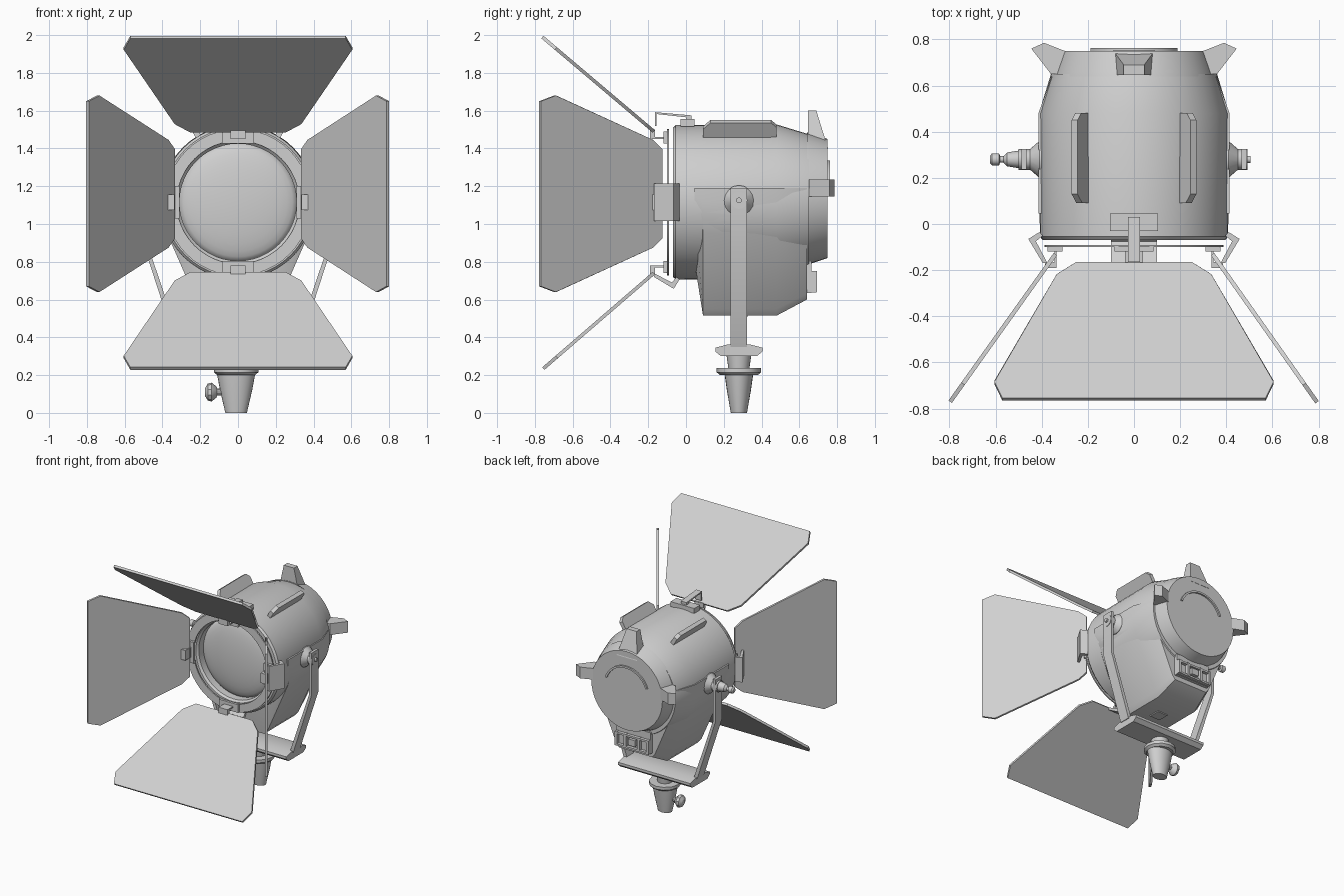
import bpy, bmesh, math
from mathutils import Vector, Matrix

cube = bpy.data.objects.get("Cube")
if cube:
    bpy.data.objects.remove(cube, do_unlink=True)

grey = bpy.data.materials.new("light_grey")
grey.use_nodes = True
grey.diffuse_color = (0.63, 0.63, 0.63, 1)
grey.node_tree.nodes["Principled BSDF"].inputs["Base Color"].default_value = grey.diffuse_color

X, Y, Z = Vector((1, 0, 0)), Vector((0, 1, 0)), Vector((0, 0, 1))
AXIS = Vector((0, 0, 1.115))      # lamp centre line
PIVOT_Y = 0.28                    # yoke plane


def finish(name, bm):
    bmesh.ops.remove_doubles(bm, verts=bm.verts, dist=0.0002)
    bmesh.ops.recalc_face_normals(bm, faces=bm.faces)
    me = bpy.data.meshes.new(name)
    bm.to_mesh(me)
    bm.free()
    me.materials.append(grey)
    me.shade_smooth()
    me.set_sharp_from_angle(angle=math.radians(32))
    ob = bpy.data.objects.new(name, me)
    bpy.context.collection.objects.link(ob)
    return ob


def loft(name, sections):
    """Skin matching closed sections and cap both ends."""
    bm = bmesh.new()
    rings = [[bm.verts.new(p) for p in s] for s in sections]
    n = len(rings[0])
    for a, b in zip(rings, rings[1:]):
        for i in range(n):
            j = (i + 1) % n
            bm.faces.new((a[i], a[j], b[j], b[i]))
    bm.faces.new(rings[0])
    bm.faces.new(rings[-1])
    return finish(name, bm)


def prism(name, pts, thick, origin, u, v):
    """Flat outline in the u, v plane, thickened evenly about it."""
    w = u.cross(v).normalized() * thick / 2
    flat = [Vector(origin) + u * a + v * b for a, b in pts]
    return loft(name, [[p - w for p in flat], [p + w for p in flat]])


def box(name, centre, size):
    a, b = size[0] / 2, size[2] / 2
    return prism(name, [(-a, -b), (a, -b), (a, b), (-a, b)], size[1], centre, X, Z)


def lathe(name, profile, origin, axis, steps=48, squash=1):
    """Revolve (radius, height) points about an axis."""
    bm = bmesh.new()
    vs = [bm.verts.new((r, 0, h)) for r, h in profile]
    es = [bm.edges.new(p) for p in zip(vs, vs[1:])]
    bmesh.ops.spin(bm, geom=vs + es, cent=(0, 0, 0), axis=(0, 0, 1),
                   angle=math.tau, steps=steps)
    turn = Z.rotation_difference(axis).to_matrix().to_4x4()
    bm.transform(Matrix.Translation(origin) @ turn @ Matrix.Diagonal((1, squash, 1, 1)))
    return finish(name, bm)


def mirrored(half):
    return half + [(-a, b) for a, b in reversed(half)]


# Lamp housing, lens and front frame
lathe("housing", [(.31, .02), (.31, -.055), (.325, -.07), (.395, -.07), (.408, -.055),
                  (.412, .48), (.36, .65), (0, .65)], AXIS, Y)
lathe("lens", [(.312 * math.sin(t * math.pi / 16), .01 - .06 * math.cos(t * math.pi / 16))
               for t in range(9)], AXIS, Y)
lathe("front_frame", [(.325, -.1), (.388, -.1), (.388, -.09), (.325, -.09), (.325, -.1)], AXIS, Y)


# Lower housing, tapering down to a flat floor
def hull_section(y, width, floor):
    half = [(.414, 1.19), (.412, 1.115), (.402, 1.03), (.376, .95), (.2, .55), (.17, .515)]
    k = (1.19 - floor) / (1.19 - .515)
    return [(a * width, y, 1.19 - (1.19 - b) * k) for a, b in mirrored(half)]


loft("lower_housing", [hull_section(.045, 1, .8), hull_section(.09, 1, .515),
                       hull_section(.48, 1, .515), hull_section(.64, .86, .6)])
box("floor_hatch", (0, PIVOT_Y, .512), (.09, .09, .01))

# Rear cap with lugs and a curved grip
CAP = Vector((0, 0, 1.135))
lathe("rear_cap", [(.35, .64), (.345, .66), (.315, .75), (0, .75)], CAP, Y)
loft("top_lug", [[(-w, .645, z), (w, .645, z), (w, y, z), (-w, y, z)]
                 for w, y, z in ((.09, .752, 1.4), (.045, .69, 1.6))])
for side, s in (("left", 1), ("right", -1)):
    prism(side + "_lug", [(.3, .65), (.36, .65), (.445, .76), (.39, .785), (.3, .75)],
          .09, (0, 0, 1.19), X * s, Y)
arc = [math.radians(20 + 10 * i) for i in range(15)]
prism("rear_grip", [(r * math.cos(t), r * math.sin(t))
                    for r, seq in ((.2, arc), (.185, arc[::-1])) for t in seq],
      .024, CAP + Y * .75, X, Z)

# Control panel under the cap
box("control_panel", (0, .65, .72), (.3, .03, .17))
for x in (-.14, -.06, .06, .14):
    box("panel_rib", (x, .67, .695), (.02, .045, .11))
for z in (.645, .74):
    box("panel_rail", (0, .675, z), (.3, .03, .015))
box("panel_switch", (0, .672, .695), (.06, .04, .05))

# Cooling fins on the upper sides
for side, s in (("left", 1), ("right", -1)):
    a = math.radians(31) * s
    out = Vector((math.sin(a), 0, math.cos(a)))
    prism(side + "_cooling_fin", [(.39, .09), (.46, .09), (.5, .13), (.5, .45), (.47, .48), (.39, .48)],
          .03, AXIS, out, Y)

# Barn doors, each hinged on the frame
wide = [(.25, 0), (.335, .07), (.605, .68), (.57, .773)]
tall = [(.235, 0), (.285, .06), (.52, .69), (.49, .786)]
for name, half, hinge, tip, across in (
        ("top_door", wide, (0, -.17, 1.49), (0, -.755, 1.985), X),
        ("bottom_door", wide, (0, -.17, .74), (0, -.755, .235), X),
        ("left_door", tall, (.34, -.13, 1.16), (.795, -.775, 1.16), Z),
        ("right_door", tall, (-.34, -.13, 1.16), (-.8, -.775, 1.16), Z)):
    along = (Vector(tip) - Vector(hinge)).normalized()
    prism(name, mirrored(half), .018, hinge, across, along)

# Hinges all round, flared clips on all sides but the top
for i, side in enumerate(("top", "left", "bottom", "right")):
    a = i * math.pi / 2
    out = Vector((math.sin(a), 0, math.cos(a)))
    prism(side + "_hinge_plate", [(.31, -.12), (.375, -.12), (.375, -.1), (.31, -.1)], .17, AXIS, out, Y)
    prism(side + "_hinge_pin", [(.335, -.19), (.385, -.19), (.385, -.165), (.345, -.165),
                                (.345, -.1), (.335, -.1)], .08, AXIS, out, Y)
    if side != "top":
        prism(side + "_clip", [(.375, -.17), (.395, -.17), (.458, -.065), (.41, -.035),
                               (.395, -.05), (.425, -.075)], .2, AXIS, out, Y)

# Top latch
box("latch_base", (0, .008, 1.535), (.21, .075, .04))
prism("latch_lever", [(-.165, 1.52), (-.155, 1.52), (-.155, 1.582), (.0, 1.565),
                      (.0, 1.54), (.03, 1.54), (.03, 1.575), (-.165, 1.592)], .05, (0, 0, 0), Y, Z)

# Yoke arms, pivots and cross plate
for side, s in (("left", 1), ("right", -1)):
    prism(side + "_yoke_arm", [(.465, 1.19), (.487, 1.19), (.487, .85), (.325, .35),
                               (.295, .35), (.465, .85)], .088, (0, PIVOT_Y, 0), X * s, Z)
    pivot = (0, PIVOT_Y, 1.125)
    lathe(side + "_pivot", [(.08, .38), (.08, .41), (.045, .45), (.045, .47), (0, .47)],
          pivot, X * s, 16)
lathe("pivot_bolt", [(.045, .45), (.045, .492), (.015, .492), (.015, .505), (0, .505)], pivot, X, 16)
lathe("tilt_knob", [(.045, .45), (.045, .5), (.038, .5), (.03, .55), (.014, .565), (.014, .58),
                    (.026, .585), (.026, .615), (.015, .625), (0, .625)], pivot, -X, 12)
prism("yoke_plate", [(-.125, .345), (-.06, .362), (.06, .362), (.125, .345), (.125, .325),
                     (.095, .3), (-.095, .3), (-.125, .325)], .64, (0, PIVOT_Y, 0), Y, Z)

# Mounting spigot and its clamp knob
foot = (-.01, PIVOT_Y, 0)
lathe("collar", [(.055, .23), (.065, .3), (0, .3)], foot, Z, 24)
lathe("flange", [(0, .2), (.1, .2), (.118, .215), (.118, .238), (0, .238)], foot, Z, 12)
lathe("spigot", [(0, 0), (.057, 0), (.085, .12), (.1, .2), (0, .2)], foot, Z, 24, .75)
lathe("clamp_knob", [(.018, .06), (.018, .1), (.03, .105), (.05, .13), (.045, .15),
                     (.02, .165), (0, .165)], (-.01, PIVOT_Y, .11), -X, 10)
